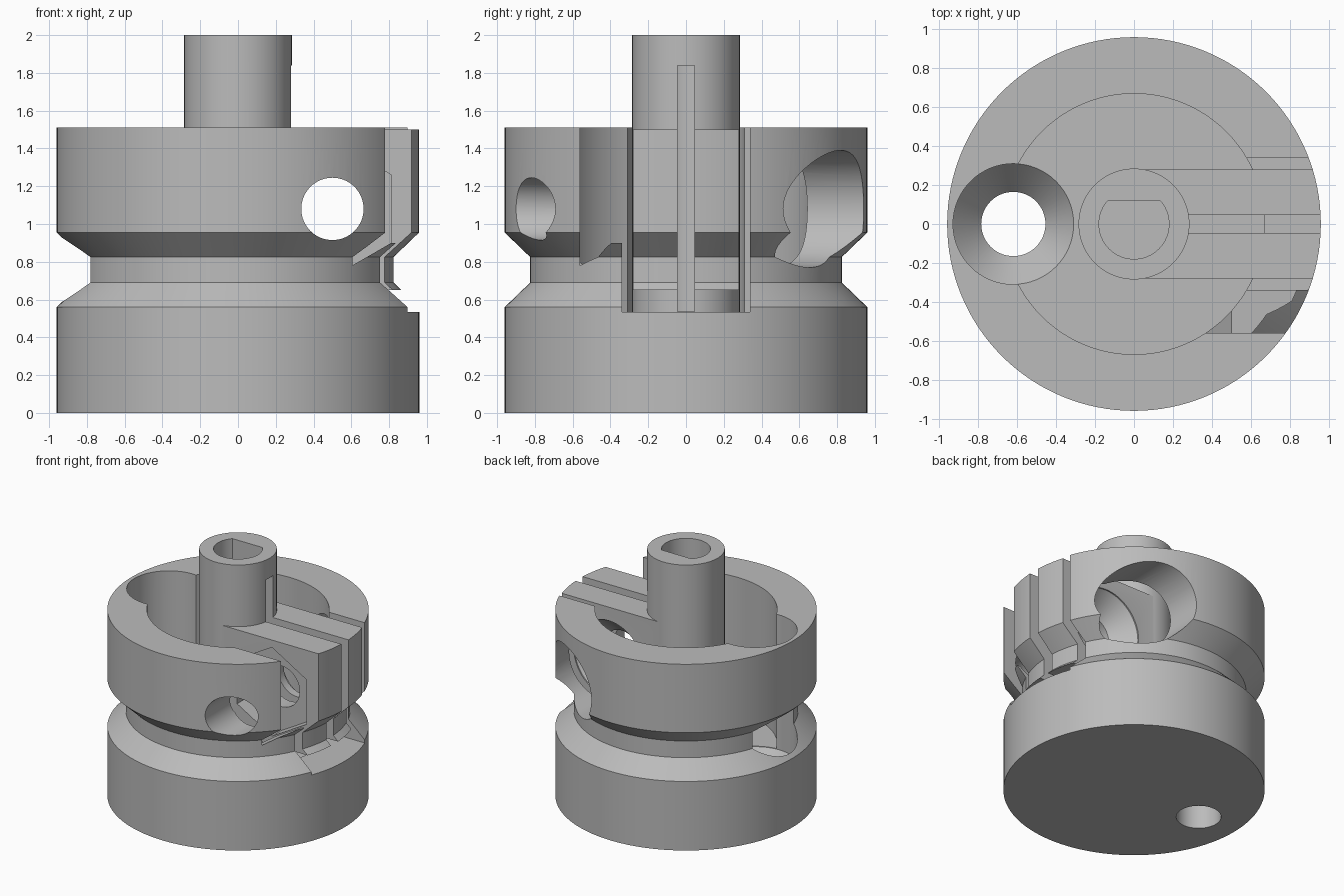
import bpy, bmesh, math
from mathutils import Matrix

if "Cube" in bpy.data.objects:
    bpy.data.objects.remove(bpy.data.objects["Cube"])

grey = bpy.data.materials.new("plain grey")
grey.diffuse_color = (0.5, 0.5, 0.5, 1)
grey.use_nodes = True
grey.node_tree.nodes["Principled BSDF"].inputs["Base Color"].default_value = grey.diffuse_color


def finish(name, bm):
    bmesh.ops.recalc_face_normals(bm, faces=bm.faces)
    me = bpy.data.meshes.new(name)
    bm.to_mesh(me)
    bm.free()
    ob = bpy.data.objects.new(name, me)
    ob.data.materials.append(grey)
    bpy.context.collection.objects.link(ob)
    return ob


def box(name, x0, x1, y0, y1, z0, z1):
    bm = bmesh.new()
    bmesh.ops.create_cube(bm, size=1)
    for v in bm.verts:
        v.co = ((x0 + x1) / 2 + v.co.x * (x1 - x0),
                (y0 + y1) / 2 + v.co.y * (y1 - y0),
                (z0 + z1) / 2 + v.co.z * (z1 - z0))
    return finish(name, bm)


def lathe(name, profile, place=Matrix(), n=96, phase=0.0):
    """Solid of revolution from (radius, height) pairs, capped at both ends."""
    bm = bmesh.new()
    rings = [[bm.verts.new((r * math.cos(phase + math.tau * i / n),
                            r * math.sin(phase + math.tau * i / n), z))
              for i in range(n)] for r, z in profile]
    for a, b in zip(rings, rings[1:]):
        for i in range(n):
            j = (i + 1) % n
            bm.faces.new((a[i], a[j], b[j], b[i]))
    bm.faces.new(rings[0])
    bm.faces.new(rings[-1])
    bm.transform(place)
    return finish(name, bm)


def boolean(target, other, op='DIFFERENCE', keep=False):
    m = target.modifiers.new("cut", 'BOOLEAN')
    m.operation, m.solver, m.object = op, 'EXACT', other
    bpy.context.view_layer.update()
    dg = bpy.context.evaluated_depsgraph_get()
    me = bpy.data.meshes.new_from_object(target.evaluated_get(dg))
    target.modifiers.clear()
    target.data = me
    if not keep:
        bpy.data.objects.remove(other)


FLOOR, GAP = 0.42, 0.535
outline = [(0.96, 0), (0.96, 0.56), (0.825, 0.69), (0.825, 0.825), (0.96, 0.955), (0.96, 1.51)]

# Grooved drum with round cavity
drum = lathe("drum", outline, n=128)
boolean(drum, lathe("cavity", [(0.67, FLOOR), (0.67, 1.7)]))
# Opening in the wall around the clamp arm
boolean(drum, box("arm_gap", 0.3, 1.2, -0.34, 0.34, GAP, 1.7))

# Clamp arm follows the drum outline
arm = lathe("clamp_arm", outline, n=128)
boolean(arm, box("arm_limit", 0.05, 1.2, -0.28, 0.28, 0.65, 1.50), 'INTERSECT')

# Central post joined to drum and arm
post = lathe("post", [(0.285, FLOOR - 0.1), (0.285, 2.0)])
boolean(arm, post, 'UNION')
boolean(drum, arm, 'UNION')

# D-shaped shaft hole
bore = lathe("bore", [(0.18, GAP), (0.18, 2.2)], n=64)
boolean(bore, box("bore_flat", -0.5, 0.5, 0.12, 0.5, 0.2, 2.5))
boolean(drum, bore)

# Clamp slit
boolean(drum, box("slit", 0, 1.2, -0.045, 0.045, GAP + 0.001, 1.84))

# Vertical countersunk screw hole
boolean(drum, lathe("vertical_screw", [(0.165, -0.2), (0.165, 0.25), (0.31, FLOOR - 0.004), (0.31, 1.8)],
                    Matrix.Translation((-0.62, 0, 0)), 64))

# Sideways countersunk screw hole (axis along y)
along_y = Matrix.Translation((0.5, 0, 1.08)) @ Matrix.Rotation(-math.pi / 2, 4, 'X')
boolean(drum, lathe("side_screw", [(0.165, -1.3), (0.165, 0.11), (0.31, 0.27), (0.31, 1.3)], along_y, 64))

# Hexagonal nut pocket and its open slot to the top
boolean(drum, lathe("nut_pocket", [(0.36, -0.56), (0.36, -0.16)], along_y, 6, math.pi / 2))
boolean(drum, box("nut_slot", 0.3, 1.2, -0.56, -0.33, 0.9, 1.7))

drum.name = "clamp_hub"
for ob in bpy.context.scene.objects:
    ob.select_set(ob == drum)
bpy.context.view_layer.objects.active = drum
bpy.ops.object.shade_smooth_by_angle(angle=math.radians(25))
